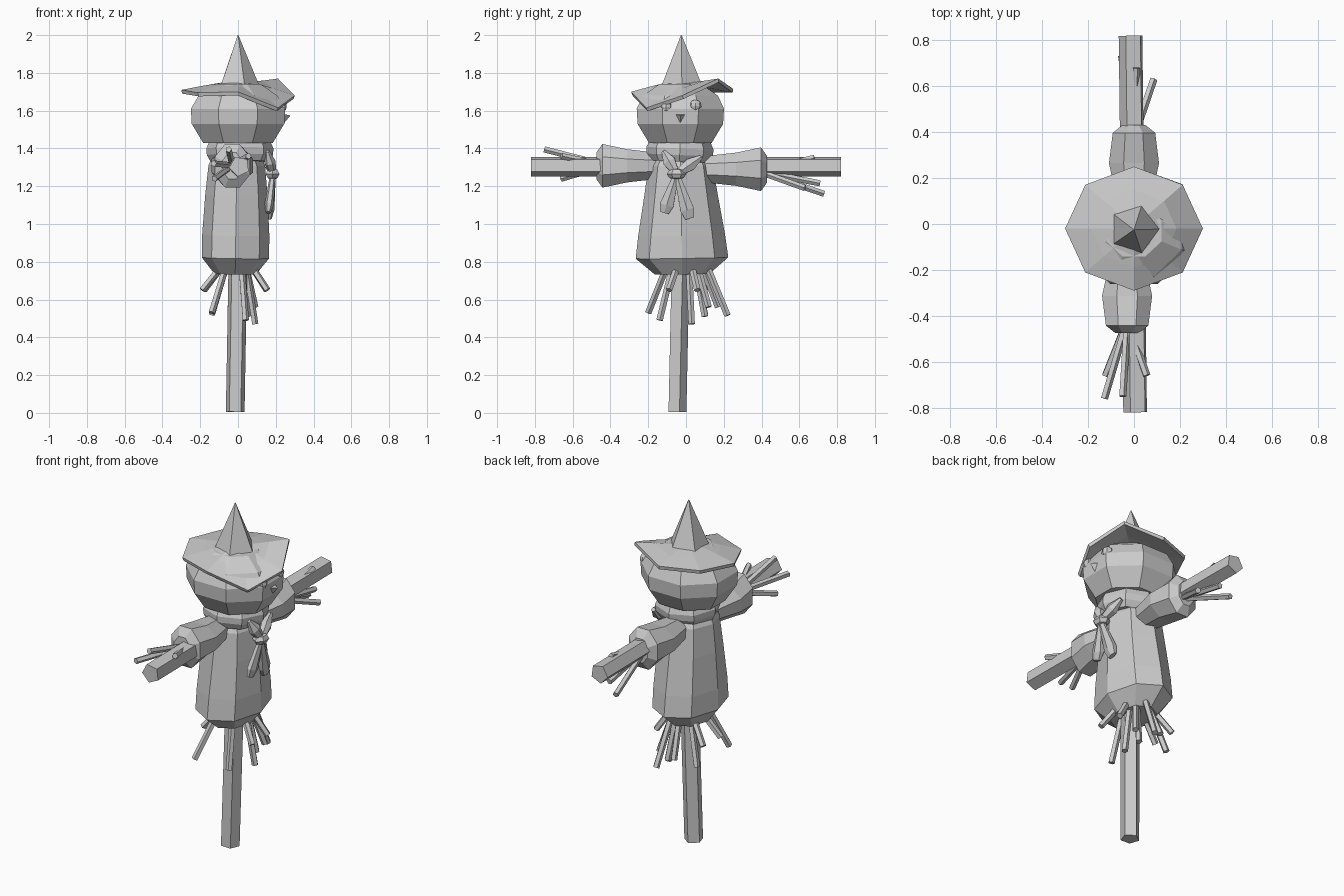
import bpy, bmesh
from math import sin, cos, pi
from mathutils import Vector

if "Cube" in bpy.data.objects:
    bpy.data.objects.remove(bpy.data.objects["Cube"])


def finish(name, bm):
    bmesh.ops.recalc_face_normals(bm, faces=bm.faces[:])
    me = bpy.data.meshes.new(name)
    bm.to_mesh(me)
    bm.free()
    ob = bpy.data.objects.new(name, me)
    bpy.context.collection.objects.link(ob)
    return ob


def loft(name, a, b, rings, sides=8, rot=0.0):
    """Tube from a to b; rings are (fraction, radius along x, radius across)."""
    a, b = Vector(a), Vector(b)
    d = (b - a).normalized()
    u = Vector((1, 0, 0))
    u = (u - d * u.dot(d)).normalized()
    v = d.cross(u)
    bm = bmesh.new()
    loops = []
    for t, ra, rb in rings:
        c = a.lerp(b, t)
        loops.append([bm.verts.new(c + u * ra * cos(rot + 2 * pi * i / sides)
                                   + v * rb * sin(rot + 2 * pi * i / sides)) for i in range(sides)])
    for l0, l1 in zip(loops, loops[1:]):
        for i in range(sides):
            j = (i + 1) % sides
            bm.faces.new((l0[i], l0[j], l1[j], l1[i]))
    bm.faces.new(loops[0])
    bm.faces.new(loops[-1])
    return finish(name, bm)


def stick(name, a, b, r, sides=5, rot=0.0):
    return loft(name, a, b, [(0, r, r), (1, r, r)], sides, rot)


def turned(name, c0, c1, profile, rot=0.0):
    """Upright loft with heights given in absolute z."""
    z0, z1 = profile[0][0], profile[-1][0]
    rings = [((z - z0) / (z1 - z0), rx, ry) for z, rx, ry in profile]
    return loft(name, (*c0, z0), (*c1, z1), rings, 8, rot)


# Wooden frame
stick("upright_pole", (-0.015, -0.05, 0.005), (0.01, -0.02, 1.4), 0.052, 5, 0.3)
stick("cross_pole", (0.008, -0.82, 1.305), (-0.012, 0.82, 1.305), 0.055, 5, 0.5)

# Body, scarf and head
turned("body", (-0.015, -0.02), (-0.005, -0.03),
       [(0.735, 0.11, 0.145), (0.82, 0.178, 0.245), (0.94, 0.178, 0.23),
        (1.15, 0.165, 0.195), (1.31, 0.15, 0.17), (1.39, 0.11, 0.12)])
turned("scarf", (0.01, -0.035), (0.01, -0.03),
       [(1.33, 0.155, 0.155), (1.365, 0.175, 0.175), (1.40, 0.178, 0.178), (1.44, 0.16, 0.16)])
turned("head", (0.0, -0.03), (0.0, -0.03),
       [(1.43, 0.20, 0.18), (1.53, 0.265, 0.245), (1.61, 0.27, 0.25),
        (1.68, 0.225, 0.215), (1.74, 0.13, 0.12)], pi / 8)

# Face
for side, y, z in (("right", -0.105, 1.62), ("left", 0.05, 1.625)):
    bm = bmesh.new()
    bmesh.ops.create_uvsphere(bm, u_segments=8, v_segments=6, radius=0.033)
    bmesh.ops.translate(bm, verts=bm.verts[:], vec=(0.225, y, z))
    finish(side + "_eye", bm)
bm = bmesh.new()
for p in ((0.22, -0.075, 1.585), (0.22, 0.015, 1.585), (0.22, -0.03, 1.505), (0.278, -0.03, 1.575)):
    bm.verts.new(p)
bmesh.ops.convex_hull(bm, input=bm.verts[:])
finish("nose", bm)

# Hat: wavy eight-sided brim and five-sided cone
rim_z = [1.68, 1.77, 1.715, 1.715, 1.71, 1.695, 1.70, 1.615]
bm = bmesh.new()
loops = []
for rx, ry, w in ((0.30, 0.27, 1.0), (0.185, 0.17, 0.45), (0.08, 0.08, 0.0)):
    loops.append([bm.verts.new((rx * cos(i * pi / 4), -0.02 + ry * sin(i * pi / 4),
                                1.75 + (z - 1.75) * w)) for i, z in enumerate(rim_z)])
for l0, l1 in zip(loops, loops[1:]):
    for i in range(8):
        j = (i + 1) % 8
        bm.faces.new((l0[i], l0[j], l1[j], l1[i]))
bm.faces.new(loops[-1])
brim = finish("hat_brim", bm)
mod = brim.modifiers.new("thickness", "SOLIDIFY")
mod.thickness = 0.02
mod.offset = -1
loft("hat_cone", (0.0, -0.022, 1.735), (0.0, -0.025, 2.0),
     [(0, 0.112, 0.112), (1, 0.002, 0.002)], 5)

# Sleeves
for side, x, s, e, z in (("left", 0.0, 0.10, 0.43, 1.29), ("right", -0.03, -0.15, -0.475, 1.308)):
    loft(side + "_sleeve", (x, s, z), (x, e, z),
         [(0, 0.08, 0.075), (0.5, 0.118, 0.095), (0.9, 0.1, 0.125), (1, 0.055, 0.075)], 8, pi / 8)

# Scarf knot, bow and tails
bm = bmesh.new()
bmesh.ops.create_uvsphere(bm, u_segments=6, v_segments=4, radius=0.042)
for v in bm.verts:
    v.co = Vector((v.co.x, v.co.y * 1.25, v.co.z * 0.75)) + Vector((0.183, -0.05, 1.265))
finish("scarf_knot", bm)
leaf = [(0, 0.02, 0.018), (0.55, 0.03, 0.038), (1, 0.012, 0.012)]
tail = [(0, 0.015, 0.016), (0.8, 0.024, 0.042), (1, 0.014, 0.028)]
knot = (0.185, -0.05, 1.265)
for name, end, rings in (("bow_right", (0.155, -0.12, 1.385), leaf),
                         ("bow_left", (0.155, 0.08, 1.355), leaf),
                         ("tail_right", (0.16, -0.115, 1.06), tail),
                         ("tail_left", (0.165, 0.02, 1.03), tail)):
    loft("scarf_" + name, knot, end, rings, 6)

# Straw at the cuffs
cuffs = {
    "left": ((0.0, 0.38, 1.28), [(-0.055, 0.73, 1.16), (0.085, 0.63, 1.19),
                                 (0.01, 0.68, 1.35), (0.0, 0.71, 1.215)]),
    "right": ((-0.03, -0.42, 1.31), [(-0.125, -0.66, 1.24), (-0.05, -0.75, 1.395),
                                     (0.055, -0.66, 1.36), (-0.13, -0.76, 1.32)]),
}
for side, (start, ends) in cuffs.items():
    for i, e in enumerate(ends):
        stick(f"{side}_cuff_straw_{i}", start, e, 0.017)

# Straw below the body
hem = [(-0.19, -0.05, 0.65), (-0.14, -0.2, 0.53), (-0.14, 0.1, 0.52), (0.04, -0.14, 0.49),
       (0.04, 0.22, 0.515), (0.155, -0.09, 0.65), (0.15, 0.06, 0.65), (0.09, 0.03, 0.47),
       (-0.18, 0.1, 0.65), (0.09, 0.12, 0.56), (-0.04, 0.17, 0.56), (0.05, 0.1, 0.51)]
for i, (x, y, z) in enumerate(hem):
    stick(f"hem_straw_{i}", (x * 0.45, y * 0.5, 0.78), (x, y, z), 0.018)
